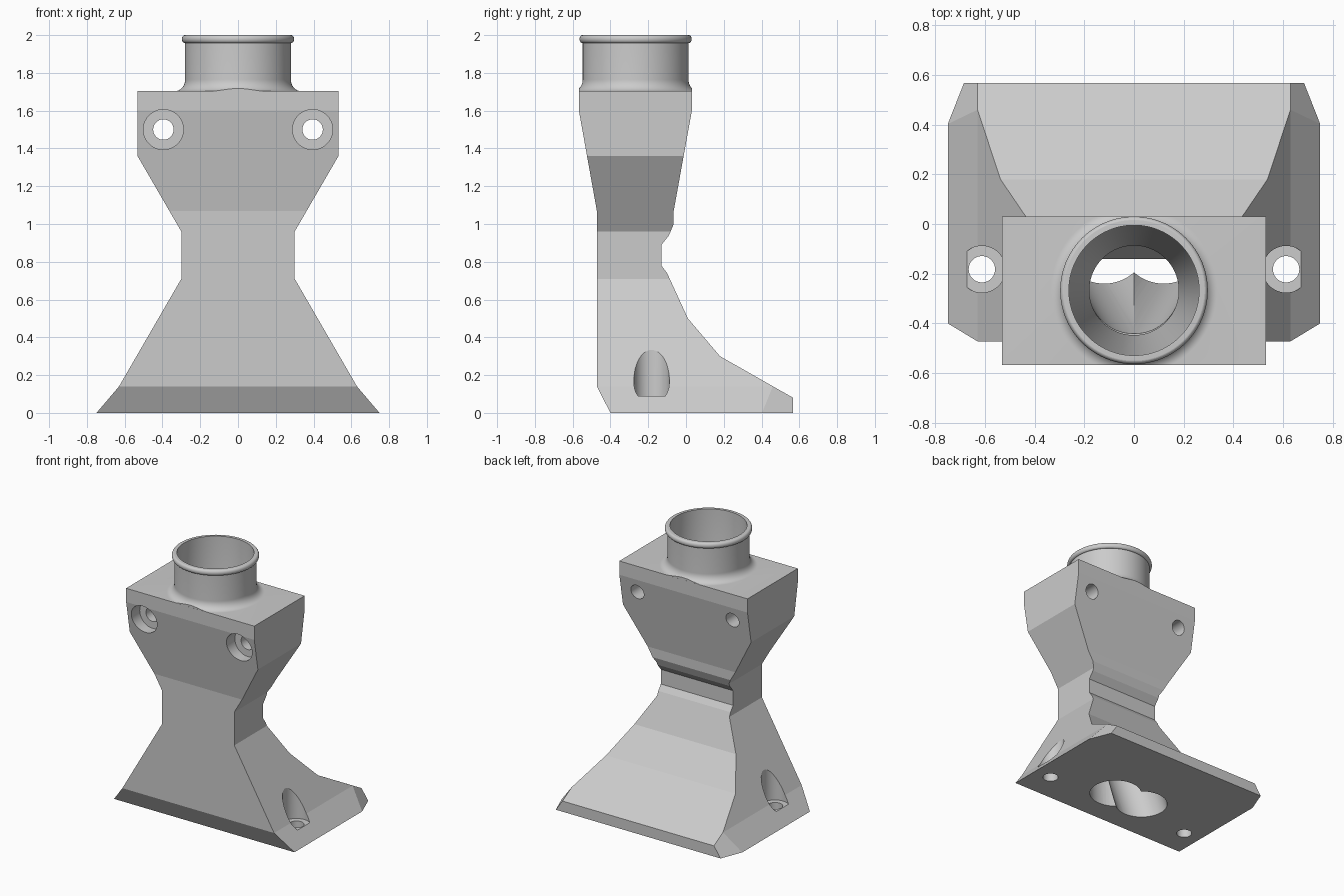
import bpy, bmesh, math
from mathutils import Vector

if "Cube" in bpy.data.objects:
    bpy.data.objects.remove(bpy.data.objects["Cube"])

SEG = 96


def to_object(name, bm):
    bmesh.ops.recalc_face_normals(bm, faces=bm.faces)
    me = bpy.data.meshes.new(name)
    bm.to_mesh(me)
    bm.free()
    ob = bpy.data.objects.new(name, me)
    bpy.context.collection.objects.link(ob)
    return ob


def prism(name, pts, axis, lo, hi):
    """Extrude a (horizontal, z) profile along x or y."""
    bm = bmesh.new()
    ends = [[bm.verts.new((d, a, z) if axis == 'x' else (a, d, z)) for a, z in pts]
            for d in (lo, hi)]
    bm.faces.new(ends[0])
    bm.faces.new(ends[1])
    for i in range(len(pts)):
        j = (i + 1) % len(pts)
        bm.faces.new((ends[0][i], ends[0][j], ends[1][j], ends[1][i]))
    return to_object(name, bm)


def loft(name, rings, axis='z', seg=SEG):
    """Circles (u, v, height, radius) joined into a capped solid."""
    bm = bmesh.new()
    loops = []
    for u, v, h, r in rings:
        loop = []
        for k in range(seg):
            t = 2 * math.pi * k / seg
            a, b = u + r * math.cos(t), v + r * math.sin(t)
            loop.append(bm.verts.new((a, b, h) if axis == 'z' else (a, h, b)))
        loops.append(loop)
    for p, q in zip(loops, loops[1:]):
        for k in range(seg):
            m = (k + 1) % seg
            bm.faces.new((p[k], p[m], q[m], q[k]))
    bm.faces.new(loops[0])
    bm.faces.new(loops[-1])
    return to_object(name, bm)


def slice_off(ob, co, no):
    """Remove what lies in front of a plane and close the cut."""
    bm = bmesh.new()
    bm.from_mesh(ob.data)
    bmesh.ops.bisect_plane(bm, geom=bm.verts[:] + bm.edges[:] + bm.faces[:], dist=1e-5,
                           plane_co=co, plane_no=no, clear_outer=True)
    bmesh.ops.holes_fill(bm, edges=[e for e in bm.edges if e.is_boundary], sides=0)
    bmesh.ops.recalc_face_normals(bm, faces=bm.faces)
    bm.to_mesh(ob.data)
    bm.free()


def boolean(ob, other, op):
    mod = ob.modifiers.new(op, 'BOOLEAN')
    mod.operation, mod.solver, mod.object = op, 'EXACT', other
    bpy.context.view_layer.objects.active = ob
    bpy.ops.object.modifier_apply(modifier=mod.name)
    bpy.data.objects.remove(other)


# Body: side silhouette intersected with front silhouette
side = [(-.40, 0), (.567, 0), (.567, .08), (.18, .30), (.01, .50), (-.10, .74),
        (-.13, .78), (-.13, .89), (-.09, .94), (-.065, 1.0), (-.065, 1.07), (.031, 1.60),
        (.031, 1.703), (-.567, 1.703), (-.567, 1.60), (-.472, 1.07), (-.472, .14)]
half = [(.75, -.001), (.63, .14), (.30, .71), (.30, .96), (.532, 1.36), (.532, 1.8)]
front = half + [(-x, z) for x, z in reversed(half)]
body = prism("duct_body", side, 'x', -1, 1)
boolean(body, prism("front_profile", front, 'y', -1, 1), 'INTERSECT')

# Chamfered rear corners of the foot
for s in (-1, 1):
    wedge = prism("corner_cutter", [(.3, -.1), (.8, -.1), (.8, .6), (.3, .6)],
                  'x', min(s * .45, s), max(s * .45, s))
    slice_off(wedge, Vector((s * .63, .47, .134)), Vector((-s * .0165, -.0065, -.0114)))
    boolean(body, wedge, 'DIFFERENCE')

# Round spigot with flared base and rim bead, trimmed to the body's depth
CY = -.267
N = 12
outline = [(.335, 1.65), (.335, 1.70)]
for i in range(N + 1):
    t = math.pi / 2 * i / N
    outline.append((.335 - .055 * math.sin(t), 1.765 - .062 * math.cos(t)))
outline.append((.28, 1.955))
for i in range(2 * N + 1):
    t = -math.pi / 2 + math.pi * i / (2 * N)
    outline.append((.281 + .016 * math.cos(t), 1.979 + .021 * math.sin(t)))
spigot = loft("spigot", [(0, CY, z, r) for r, z in outline])
slice_off(spigot, Vector((0, .0305, 0)), Vector((0, 1, 0)))
slice_off(spigot, Vector((0, -.5665, 0)), Vector((0, -1, 0)))
boolean(body, spigot, 'UNION')

# Air passage: funnel into a throat that forks into two outlets
bore = loft("bore", [(0, CY, z, r) for r, z in
                     [(.262, 2.1), (.262, 1.68), (.18, 1.1), (.18, .84)]])
for s in (-1, 1):
    boolean(bore, loft("fork", [(0, CY, .86, .179), (s * .122, -.055, -.02, .18)]), 'UNION')
clip = [(-.7, -.1), (.4, -.1), (.15, .2), (-.02, .48), (-.14, .72), (-.14, .96),
        (-.09, 1.07), (.05, 1.8), (.05, 2.2), (-.7, 2.2)]
boolean(bore, prism("bore_limit", clip, 'x', -1, 1), 'INTERSECT')
boolean(body, bore, 'DIFFERENCE')

# Counterbored screw holes: two through the head, two through the foot
for s in (-1, 1):
    x, z = s * .395, 1.50
    boolean(body, loft("head_hole", [(x, z, -.7, .106), (x, z, -.45, .106),
                                     (x, z, -.45, .054), (x, z, .2, .054)], 'y', 64),
            'DIFFERENCE')
    x, y = s * .612, -.182
    boolean(body, loft("foot_hole", [(x, y, -.1, .053), (x, y, .09, .053),
                                     (x, y, .09, .094), (x, y, .6, .094)], 'z', 64),
            'DIFFERENCE')

# Smooth curves, crisp edges
bpy.ops.object.select_all(action='DESELECT')
body.select_set(True)
bpy.context.view_layer.objects.active = body
bpy.ops.object.shade_smooth_by_angle(angle=math.radians(8.5))
